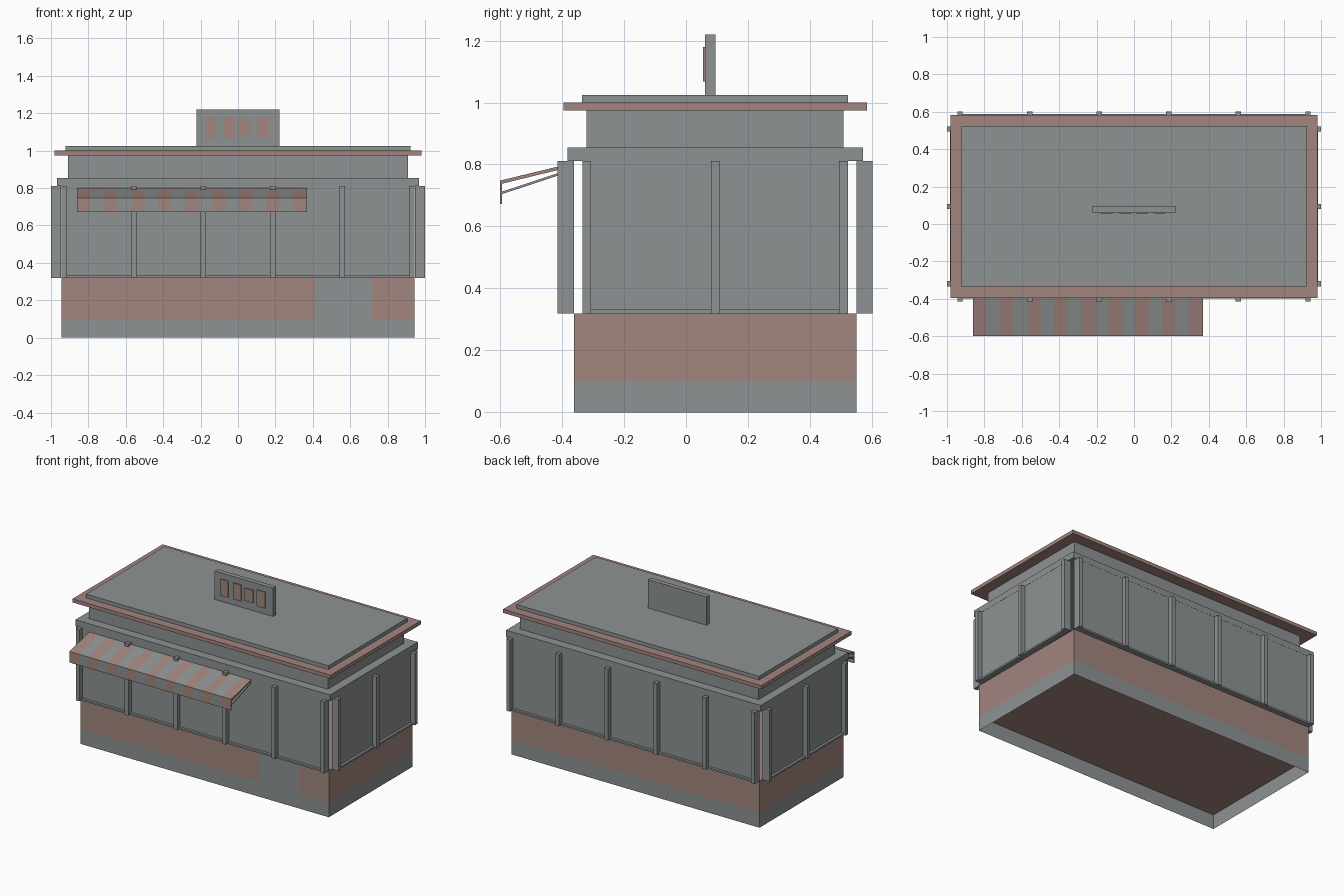
import bpy, bmesh
from mathutils import Vector, Matrix

cube = bpy.data.objects.get("Cube")
if cube:
    bpy.data.objects.remove(cube, do_unlink=True)


def material(name, rgb):
    mat = bpy.data.materials.new(name)
    mat.use_nodes = True
    mat.diffuse_color = (*rgb, 1)
    mat.node_tree.nodes["Principled BSDF"].inputs["Base Color"].default_value = (*rgb, 1)
    return mat


GREY = material("stone grey", (0.27, 0.29, 0.29))
BRICK = material("dusty brick", (0.36, 0.235, 0.21))
MID_Y = 0.094


def finish(name, bm, mats):
    mesh = bpy.data.meshes.new(name)
    bmesh.ops.recalc_face_normals(bm, faces=bm.faces)
    bm.to_mesh(mesh)
    bm.free()
    for mat in mats:
        mesh.materials.append(mat)
    obj = bpy.data.objects.new(name, mesh)
    bpy.context.collection.objects.link(obj)
    return obj


def add_box(bm, x, y, z):
    """Add a box given (low, high) ranges on each axis."""
    lo, hi = (Vector(c) for c in zip(x, y, z))
    mat = Matrix.Translation((lo + hi) / 2) @ Matrix.Diagonal((*(hi - lo), 1))
    return bmesh.ops.create_cube(bm, size=1, matrix=mat)["verts"]


def box(name, x, y, z, mat):
    bm = bmesh.new()
    add_box(bm, x, y, z)
    return finish(name, bm, [mat])


def slab(name, half_x, half_y, z, mat):
    return box(name, (-half_x, half_x), (MID_Y - half_y, MID_Y + half_y), z, mat)


def cut(bm, point, normal):
    bmesh.ops.bisect_plane(bm, geom=bm.verts[:] + bm.edges[:] + bm.faces[:],
                           plane_co=point, plane_no=normal)


HALF_X, HALF_Y = 0.944, 0.456
FRONT = MID_Y - HALF_Y

# Plinth: a thin open skirt
bm = bmesh.new()
add_box(bm, (-HALF_X, HALF_X), (FRONT, MID_Y + HALF_Y), (0, 0.1))
bmesh.ops.delete(bm, geom=[f for f in bm.faces if abs(f.normal.z) > 0.5], context='FACES')
finish("plinth", bm, [GREY])

# Lower wall with the doorway painted into the front face
DOOR = (0.41, 0.715)
bm = bmesh.new()
add_box(bm, (-HALF_X, HALF_X), (FRONT, MID_Y + HALF_Y), (0.1, 0.32))
for x in DOOR:
    cut(bm, (x, 0, 0), (1, 0, 0))
for f in bm.faces:
    c = f.calc_center_median()
    f.material_index = int(c.y < FRONT + 0.01 and DOOR[0] < c.x < DOOR[1])
finish("lower_wall", bm, [BRICK, GREY])


# Window rows: posts, recessed panels and sill, built facing -y then turned into place
def window_row(side, half_length, posts, distance, angle):
    place = Matrix.Translation((0, MID_Y, 0)) @ Matrix.Rotation(angle, 4, 'Z')
    depth, width = 0.052, 0.028
    ends = (-half_length, half_length)
    inner = -distance
    parts = {"panels": [(ends, (inner - 0.02, inner), (0.32, 0.812))],
             "sill": [(ends, (inner - 0.037, inner), (0.32, 0.332))],
             "posts": []}
    for i in range(posts):
        x = (half_length - width / 2) * (2 * i / (posts - 1) - 1)
        parts["posts"].append(((x - width / 2, x + width / 2),
                               (inner - depth, inner), (0.32, 0.812)))
    for part, boxes in parts.items():
        bm = bmesh.new()
        for b in boxes:
            add_box(bm, *b)
        bm.transform(place)
        finish(side + "_window_" + part, bm, [GREY])


QUARTER = 1.5707963
for i, side in enumerate(("front", "left", "back", "right")):
    if i % 2 == 0:
        window_row(side, HALF_X, 6, HALF_Y, i * QUARTER)
    else:
        window_row(side, 0.428, 3, HALF_X + 0.003, i * QUARTER)

# Roof layers
slab("cornice", 0.968, 0.477, (0.812, 0.855), GREY)
slab("upper_wall", 0.908, 0.415, (0.855, 0.975), GREY)
slab("roof_edge", 0.982, 0.49, (0.975, 1.0), BRICK)
slab("roof_top", 0.922, 0.429, (1.0, 1.025), GREY)

# Sign board with four plain plates
SIGN_Y = 0.062
box("sign_board", (-0.222, 0.222), (SIGN_Y, SIGN_Y + 0.033), (1.025, 1.22), GREY)
bm = bmesh.new()
for x, half in ((-0.145, 0.056), (-0.047, 0.056), (0.043, 0.043), (0.135, 0.056)):
    add_box(bm, (x - 0.031, x + 0.031), (SIGN_Y - 0.007, SIGN_Y), (1.123 - half, 1.123 + half))
finish("sign_plates", bm, [BRICK])

# Striped awning: bent sheet profile extruded along x, then cut into stripes
X0, X1, STRIPES = -0.862, 0.368, 17
bm = bmesh.new()
profile = [(-0.385, 0.8), (-0.6, 0.748), (-0.6, 0.672), (-0.594, 0.672),
           (-0.594, 0.738), (-0.385, 0.789)]
face = bm.faces.new([bm.verts.new((X0, y, z)) for y, z in profile])
new = bmesh.ops.extrude_face_region(bm, geom=[face])["geom"]
bmesh.ops.translate(bm, vec=(X1 - X0, 0, 0),
                    verts=[v for v in new if isinstance(v, bmesh.types.BMVert)])
step = (X1 - X0) / STRIPES
for i in range(1, STRIPES):
    cut(bm, (X0 + i * step, 0, 0), (1, 0, 0))
for f in bm.faces:
    i = int((f.calc_center_median().x - X0) / step)
    f.material_index = 0 if i >= STRIPES else i % 2
finish("awning", bm, [BRICK, GREY])

# Awning support arms
bm = bmesh.new()
for x in (X0, X1 - 0.012):
    verts = add_box(bm, (x, x + 0.012), (-0.595, -0.385), (0.704, 0.712))
    for v in verts:
        v.co.z += (v.co.y + 0.595) * 0.33
finish("awning_arms", bm, [GREY])
